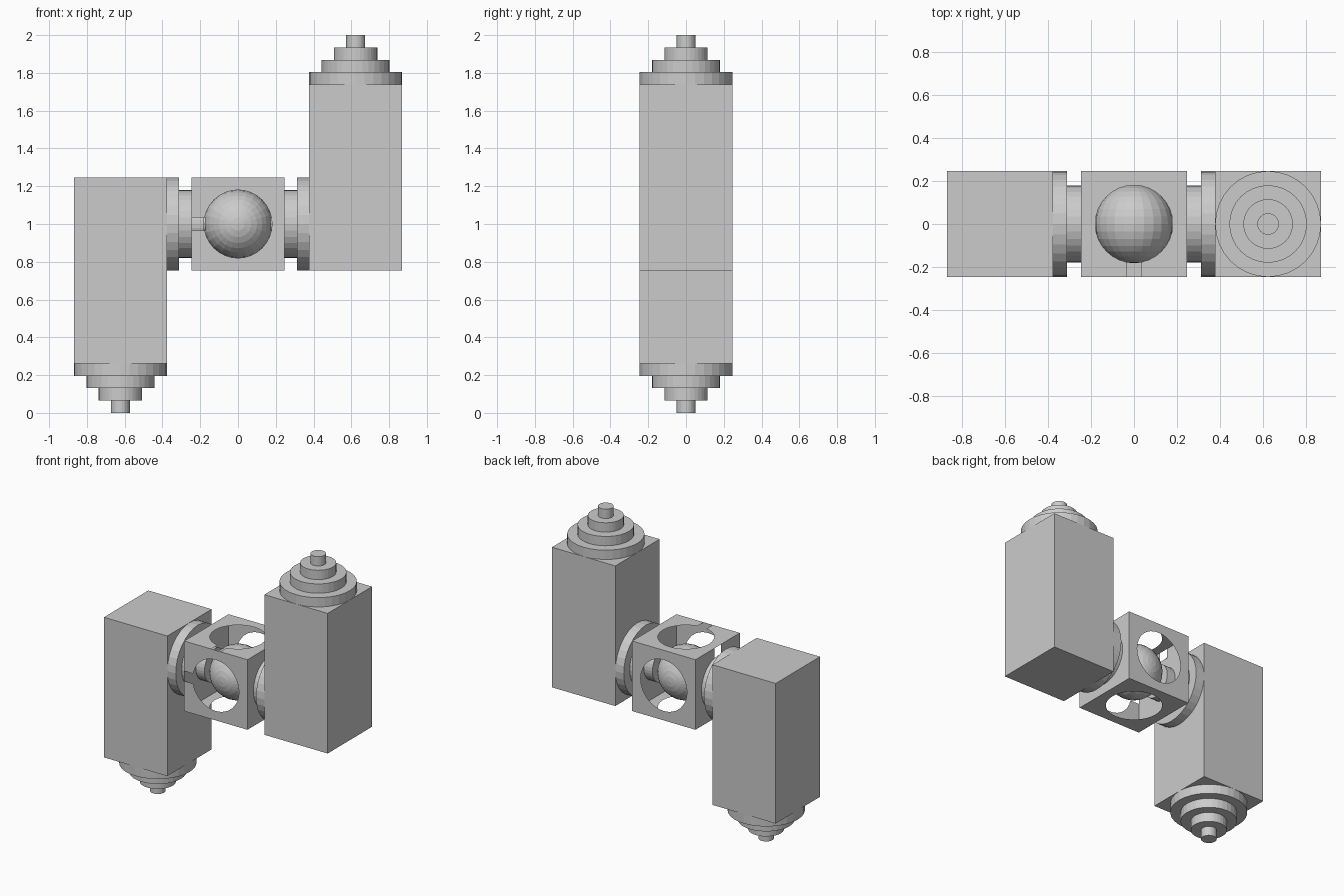
import bpy, bmesh, math
from mathutils import Vector, Matrix

if "Cube" in bpy.data.objects:
    bpy.data.objects.remove(bpy.data.objects["Cube"])

A = 0.246        # half width of the square blocks
H = 0.0655       # height of one cap step
RADII = (0.246, 0.18, 0.115, 0.05)
SEG = 32
MID = Vector((0, 0, 1))
ARM_X = 2 * A + 2 * H


def finish(name, bm):
    mesh = bpy.data.meshes.new(name)
    bm.to_mesh(mesh)
    bm.free()
    obj = bpy.data.objects.new(name, mesh)
    bpy.context.collection.objects.link(obj)
    return obj


def stepped_cap(name, base, direction):
    """Four stacked discs shrinking along a direction."""
    bm = bmesh.new()
    direction = Vector(direction)
    turn = Vector((0, 0, 1)).rotation_difference(direction).to_matrix().to_4x4()
    for i, r in enumerate(RADII):
        place = Matrix.Translation(Vector(base) + direction * H * (i + 0.5)) @ turn
        bmesh.ops.create_cone(bm, cap_ends=True, segments=SEG, radius1=r,
                              radius2=r, depth=H, matrix=place)
    return finish(name, bm)


def block(name, center, size):
    bm = bmesh.new()
    bmesh.ops.create_cube(bm, size=1, matrix=Matrix.Translation(center) @ Matrix.Diagonal((*size, 1)))
    return finish(name, bm)


def holed_face(bm, normal, u, slit):
    """Square sheet with a round hole, optionally slit from hole to edge along u."""
    n, u = Vector(normal), Vector(u)
    v = n.cross(u)
    inner, outer = [], []
    for k in range(SEG):
        a = 2 * math.pi * k / SEG
        x, y = 0.18 * math.cos(a), 0.18 * math.sin(a)
        ox = math.copysign(A, x) if abs(x) > abs(y) - 1e-5 else x
        oy = math.copysign(A, y) if abs(y) > abs(x) - 1e-5 else y
        inner.append(bm.verts.new(MID + n * A + u * x + v * y))
        outer.append(bm.verts.new(MID + n * A + u * ox + v * oy))
    for k in range(SEG):
        if slit and k in (0, SEG - 1):
            continue
        j = (k + 1) % SEG
        bm.faces.new((inner[k], outer[k], outer[j], inner[j]))


# Two tall arms, each with a cap on its end and a cap into the joint
for side, word in ((-1, "left"), (1, "right")):
    block(word + "_arm", (side * ARM_X, 0, 1 + side * A), (2 * A, 2 * A, 4 * A))
    stepped_cap(word + "_end_cap", (side * ARM_X, 0, 1 + side * 3 * A), (0, 0, side))
    stepped_cap(word + "_joint_cap", (side * (A + 2 * H), 0, 1), (-side, 0, 0))

# Hollow cage with round windows, three of them slit
bm = bmesh.new()
for normal, u in (((0, 0, 1), (0, -1, 0)), ((0, -1, 0), (-1, 0, 0)), ((-1, 0, 0), (0, 0, 1))):
    holed_face(bm, normal, u, True)
    holed_face(bm, -Vector(normal), u, False)
bmesh.ops.remove_doubles(bm, verts=bm.verts, dist=1e-4)
finish("joint_cage", bm)

# Ball inside the cage, poles along y
bm = bmesh.new()
bmesh.ops.create_uvsphere(bm, u_segments=24, v_segments=16, radius=0.182,
                          matrix=Matrix.Translation(MID) @ Matrix.Rotation(math.pi / 2, 4, 'X'))
finish("joint_ball", bm)
